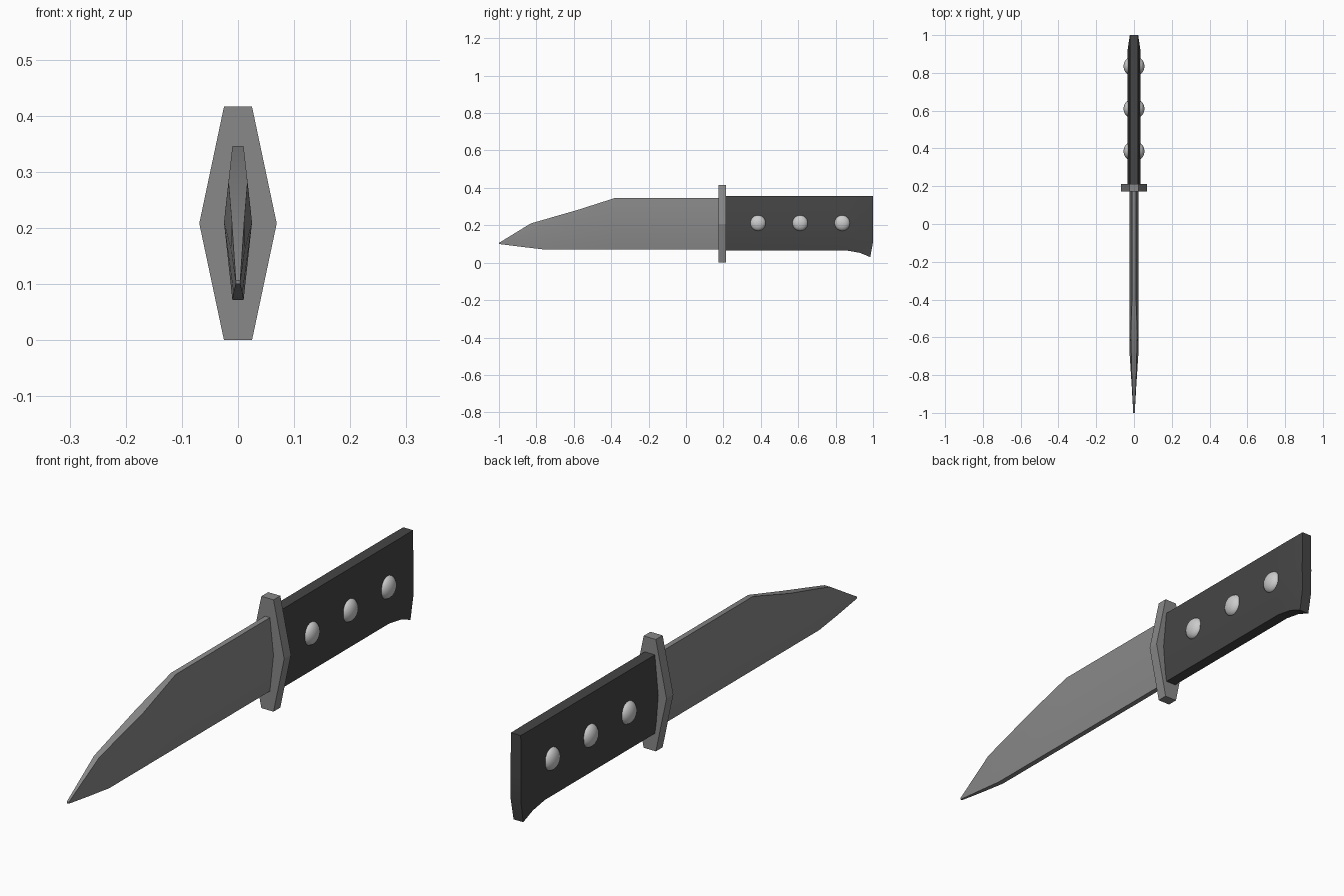
import bpy, bmesh, math

if "Cube" in bpy.data.objects:
    bpy.data.objects.remove(bpy.data.objects["Cube"])


def material(name, v):
    m = bpy.data.materials.new(name)
    m.diffuse_color = (v, v, v, 1)
    m.use_nodes = True
    m.node_tree.nodes["Principled BSDF"].inputs["Base Color"].default_value = m.diffuse_color
    return m


steel = material("steel", 0.25)
grip = material("dark_grip", 0.06)
bright = material("bright_metal", 0.55)


def finish(ob, mat, angle):
    ob.data.materials.append(mat)
    bpy.ops.object.select_all(action='DESELECT')
    ob.select_set(True)
    bpy.context.view_layer.objects.active = ob
    bpy.ops.object.shade_smooth_by_angle(angle=math.radians(angle))


def loft(name, stations, mat, angle=20):
    """Each station is a top-to-bottom list of (y, z, half_width), mirrored in x."""
    bm = bmesh.new()
    sides = []
    for st in stations:
        right = [bm.verts.new((w, y, z)) for y, z, w in st]
        left = [bm.verts.new((-w, y, z)) for y, z, w in st]
        sides.append((right, left))
    n = len(stations[0])
    for (r0, l0), (r1, l1) in zip(sides, sides[1:]):
        for i in range(n - 1):
            bm.faces.new((r0[i], r0[i + 1], r1[i + 1], r1[i]))
            bm.faces.new((l0[i], l1[i], l1[i + 1], l0[i + 1]))
        for i in (0, n - 1):
            bm.faces.new((r0[i], r1[i], l1[i], l0[i]))
    for r, l in (sides[0], sides[-1]):
        for i in range(n - 1):
            bm.faces.new((r[i], r[i + 1], l[i + 1], l[i]))
    bmesh.ops.recalc_face_normals(bm, faces=bm.faces)
    me = bpy.data.meshes.new(name)
    bm.to_mesh(me)
    bm.free()
    ob = bpy.data.objects.new(name, me)
    bpy.context.collection.objects.link(ob)
    finish(ob, mat, angle)
    return ob


# Blade with clipped spine and tapered point
loft("blade", [
    [(0.19, 0.346, 0.01), (0.19, 0.21, 0.025), (0.19, 0.072, 0.01)],
    [(-0.38, 0.346, 0.01), (-0.38, 0.21, 0.025), (-0.38, 0.072, 0.01)],
    [(-0.58, 0.282, 0.017), (-0.66, 0.21, 0.025), (-0.77, 0.072, 0.01)],
    [(-0.83, 0.21, 0.011), (-0.86, 0.16, 0.012), (-0.88, 0.085, 0.008)],
    [(-1.0, 0.106, 0.004), (-1.0, 0.103, 0.004), (-1.0, 0.1, 0.004)],
], steel)

# Hexagonal guard plate
loft("guard", [
    [(y, 0.416, 0.025), (y, 0.208, 0.069), (y, 0.0, 0.025)] for y in (0.173, 0.213)
], steel, 10)

# Handle with flared butt
loft("handle", [
    [(0.2, 0.358, 0.021), (0.2, 0.21, 0.035), (0.2, 0.11, 0.027), (0.2, 0.065, 0.021)],
    [(0.86, 0.358, 0.021), (0.86, 0.21, 0.035), (0.86, 0.11, 0.027), (0.86, 0.065, 0.021)],
    [(0.93, 0.358, 0.021), (0.93, 0.21, 0.033), (0.93, 0.11, 0.026), (0.93, 0.053, 0.021)],
    [(1.0, 0.358, 0.02), (1.0, 0.21, 0.022), (1.0, 0.11, 0.021), (0.985, 0.03, 0.02)],
], grip)

# Domed rivets on both sides
for k, y in enumerate((0.385, 0.61, 0.835)):
    for side, s in (("right", 1), ("left", -1)):
        bpy.ops.mesh.primitive_uv_sphere_add(segments=24, ring_count=12, radius=1,
                                             location=(s * 0.028, y, 0.212))
        ob = bpy.context.object
        ob.name = f"rivet_{side}_{k + 1}"
        ob.scale = (0.027, 0.042, 0.042)
        finish(ob, bright, 40)
